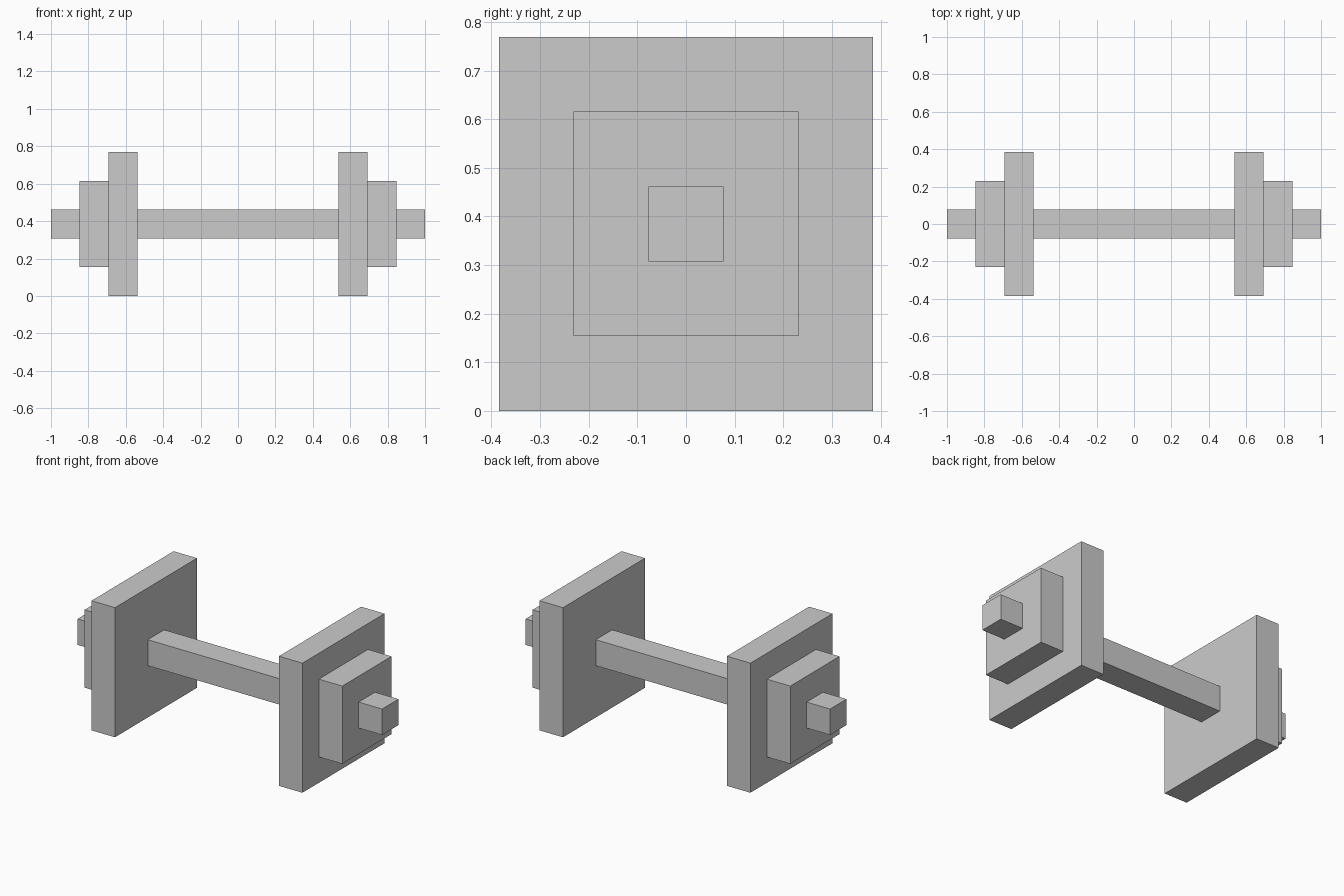
import bpy

if "Cube" in bpy.data.objects:
    bpy.data.objects.remove(bpy.data.objects["Cube"])

U = 2 / 13          # the whole model sits on a 13-unit grid
AXIS_Z = 2.5 * U    # height of the bar's centre line


def box(name, x, length, side):
    """Square-section block centred on the bar axis."""
    bpy.ops.mesh.primitive_cube_add(size=1, location=(x * U, 0, AXIS_Z))
    ob = bpy.context.object
    ob.name = name
    ob.scale = (length * U, side * U, side * U)
    bpy.ops.object.transform_apply(location=False, rotation=False, scale=True)
    return ob


# Handle bar running the full length, with its ends protruding
box("handle_bar", 0, 13, 1)

# Stepped weight plates on both ends
for side, sign in (("left", -1), ("right", 1)):
    box(f"{side}_large_plate", sign * 4, 1, 5)
    box(f"{side}_small_plate", sign * 5, 1, 3)
